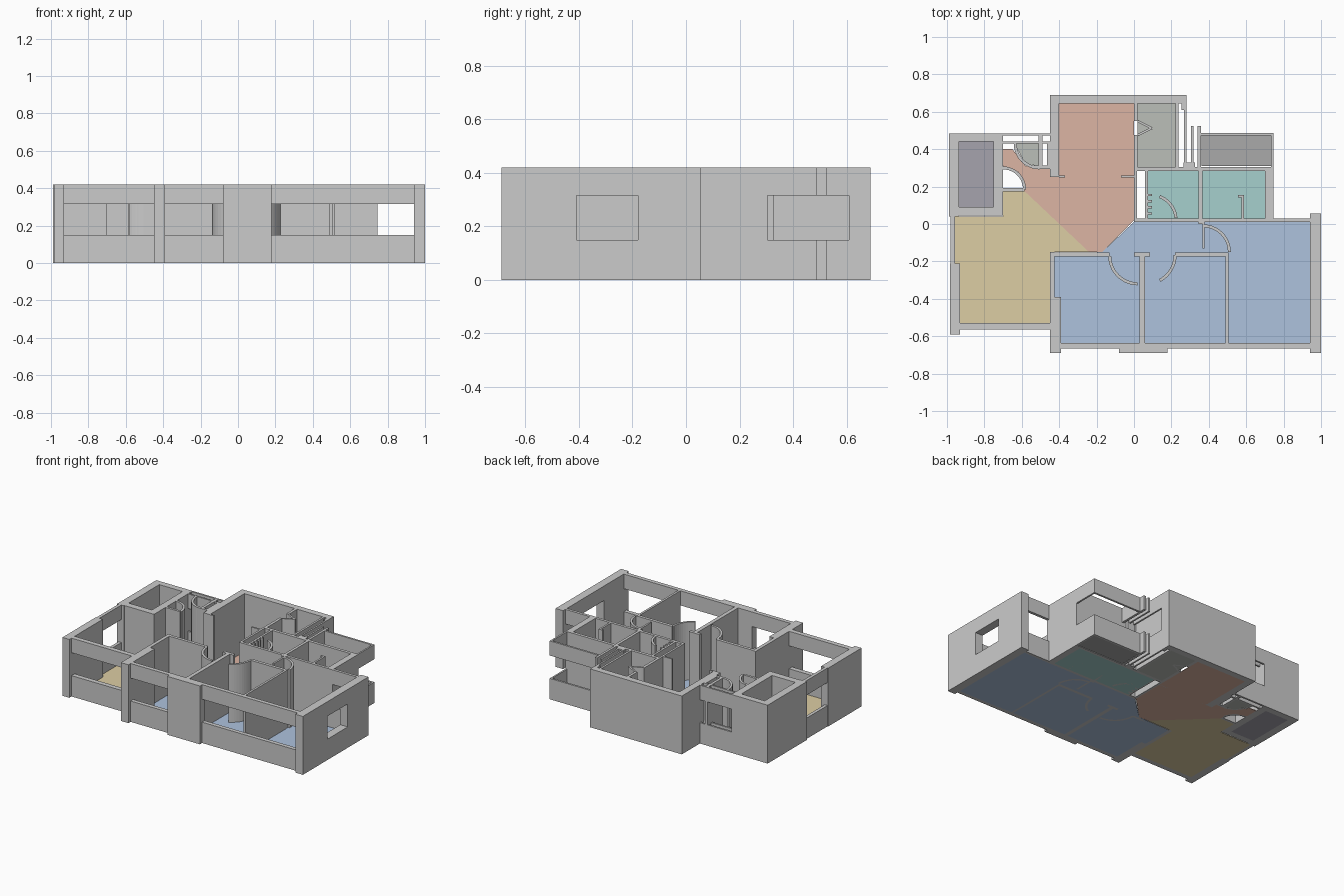
import bpy, bmesh
from math import sin, cos, radians, hypot

if "Cube" in bpy.data.objects:
    bpy.data.objects.remove(bpy.data.objects["Cube"])

H, SILL, HEAD = 0.42, 0.15, 0.315


def prism(name, pts, z0, z1, color=None):
    """Extrude a plan outline from z0 to z1."""
    bm = bmesh.new()
    f = bm.faces.new([bm.verts.new((x, y, z0)) for x, y in pts])
    ext = bmesh.ops.extrude_face_region(bm, geom=[f])
    up = [v for v in ext["geom"] if isinstance(v, bmesh.types.BMVert)]
    bmesh.ops.translate(bm, verts=up, vec=(0, 0, z1 - z0))
    bmesh.ops.recalc_face_normals(bm, faces=bm.faces)
    me = bpy.data.meshes.new(name)
    bm.to_mesh(me)
    bm.free()
    ob = bpy.data.objects.new(name, me)
    bpy.context.collection.objects.link(ob)
    if color:
        mat = bpy.data.materials.new(name + "_color")
        mat.diffuse_color = (*color, 1)
        mat.use_nodes = True
        mat.node_tree.nodes["Principled BSDF"].inputs["Base Color"].default_value = mat.diffuse_color
        me.materials.append(mat)
    return ob


def wall(name, x0, x1, y0, y1, z0=0, z1=H):
    return prism(name, [(x0, y0), (x1, y0), (x1, y1), (x0, y1)], z0, z1)


def window(name, x0, x1, y0, y1):
    wall(name + "_sill", x0, x1, y0, y1, 0, SILL)
    wall(name + "_head", x0, x1, y0, y1, HEAD, H)


def arc(name, cx, cy, r, a0, a1, t=0.016, n=10):
    """Curved full-height screen following a door swing."""
    an = [radians(a0 + (a1 - a0) * i / n) for i in range(n + 1)]
    ring = lambda q, seq: [(cx + q * cos(a), cy + q * sin(a)) for a in seq]
    prism(name, ring(r + t / 2, an) + ring(r - t / 2, an[::-1]), 0, H)


def strip(name, a, b, t=0.012):
    dx, dy = b[0] - a[0], b[1] - a[1]
    k = t / 2 / hypot(dx, dy)
    nx, ny = -dy * k, dx * k
    prism(name, [(a[0] + nx, a[1] + ny), (b[0] + nx, b[1] + ny),
                 (b[0] - nx, b[1] - ny), (a[0] - nx, a[1] - ny)], 0, H)


def rect(x0, x1, y0, y1):
    return [(x0, y0), (x1, y0), (x1, y1), (x0, y1)]


# Coloured floors
FT = 0.003
red, tan, blue = (0.72, 0.46, 0.37), (0.72, 0.61, 0.37), (0.42, 0.54, 0.73)
teal, pale = (0.38, 0.63, 0.61), (0.5, 0.52, 0.48)
prism("living_floor", [(-0.40, 0.645), (0.0, 0.645), (0.0, 0.02), (-0.17, -0.15), (-0.24, -0.15),
                       (-0.59, 0.18), (-0.585, 0.22), (-0.62, 0.28), (-0.70, 0.31), (-0.70, 0.40),
                       (-0.65, 0.40), (-0.58, 0.31), (-0.45, 0.31), (-0.40, 0.25)], 0, FT, red)
prism("dining_floor", [(-0.96, 0.04), (-0.70, 0.04), (-0.70, 0.18), (-0.59, 0.18), (-0.24, -0.15),
                       (-0.45, -0.15), (-0.45, -0.53), (-0.93, -0.53), (-0.93, -0.21), (-0.96, -0.21)],
      0, FT, tan)
prism("bedroom_floor", [(-0.425, -0.16), (-0.425, -0.39), (-0.39, -0.39), (-0.39, -0.64), (0.94, -0.64),
                        (0.94, 0.012), (0.0, 0.012), (-0.17, -0.15)], 0, FT, blue)
prism("bath_floor", rect(0.07, 0.70, 0.03, 0.285), 0, FT, teal)
prism("kitchen_floor", rect(0.02, 0.225, 0.305, 0.645), 0, FT, pale)
prism("small_bath_floor", [(-0.64, 0.43), (-0.505, 0.43), (-0.505, 0.31), (-0.58, 0.32)], 0, FT, pale)
prism("service_floor", rect(0.36, 0.735, 0.31, 0.473), 0, FT, (0.4, 0.4, 0.4))
prism("left_balcony_floor", rect(-0.935, -0.75, 0.09, 0.44), 0, FT, (0.38, 0.37, 0.42))

# Living room shell
wall("living_back_wall", -0.45, 0.28, 0.645, 0.69)
wall("living_left_wall", -0.45, -0.40, 0.25, 0.645)
wall("kitchen_divider_upper", 0.0, 0.02, 0.55, 0.645)
wall("kitchen_divider_lower", 0.0, 0.02, 0.295, 0.475)
wall("living_right_wall", 0.0, 0.015, 0.02, 0.295)
for i, x in enumerate((-0.40, -0.07)):
    wall(f"living_stub_{i}", x, x + (0.03 if i == 0 else 0.07), 0.248, 0.26)

# Left block
wall("left_block_outer", -0.99, -0.935, 0.04, 0.485)
wall("left_block_back", -0.935, -0.70, 0.44, 0.485)
wall("left_block_inner", -0.75, -0.70, 0.045, 0.44)
wall("left_block_front", -0.935, -0.75, 0.045, 0.092)

# Small bathroom beside the left block
window("small_bath_outer_window", -0.70, -0.45, 0.472, 0.485)
window("small_bath_inner_window", -0.70, -0.45, 0.43, 0.442)
wall("small_bath_side", -0.51, -0.49, 0.30, 0.485)
wall("small_bath_front", -0.54, -0.45, 0.295, 0.312)
wall("small_bath_niche", -0.465, -0.45, 0.31, 0.44)
wall("dining_stub", -0.70, -0.585, 0.175, 0.192)

# Dining room shell
window("dining_left_window", -0.98, -0.957, -0.21, 0.04)
wall("dining_left_wall", -0.985, -0.93, -0.59, -0.21)
window("dining_front_window", -0.93, -0.45, -0.565, -0.53)

# Bedroom shell
wall("front_left_pier", -0.45, -0.39, -0.69, -0.39)
wall("bedroom_left_wall", -0.45, -0.425, -0.39, -0.15)
window("bedroom_front_window", -0.39, -0.08, -0.665, -0.635)
wall("front_centre_pier", -0.08, 0.18, -0.69, -0.635)
window("bedroom_wide_window", 0.18, 0.94, -0.665, -0.635)
wall("right_wall_front", 0.94, 1.0, -0.69, -0.41)
window("right_window", 0.94, 1.0, -0.41, -0.18)
wall("right_wall_back", 0.94, 1.0, -0.18, 0.055)
window("bedroom_back_window", 0.745, 0.94, 0.01, 0.03)

# Bedroom partitions
for i, (x0, x1) in enumerate(((-0.45, -0.13), (0.0, 0.085), (0.22, 0.505))):
    wall(f"corridor_wall_{i}", x0, x1, -0.175, -0.153)
wall("bedroom_partition", 0.03, 0.058, -0.64, -0.175)
wall("main_bedroom_partition", 0.49, 0.506, -0.64, -0.175)
wall("corridor_door_leaf", 0.365, 0.378, -0.13, 0.01)

# Bathrooms
wall("bath_front_wall", 0.0, 0.745, 0.01, 0.03)
wall("bath_back_wall", 0.0, 0.745, 0.283, 0.305)
wall("bath_right_wall", 0.70, 0.745, 0.03, 0.285)
wall("bath_divider", 0.345, 0.365, 0.0, 0.285)
wall("bath_left_wall", 0.06, 0.075, 0.03, 0.285)
wall("shower_screen", 0.575, 0.588, 0.03, 0.155)
wall("shower_return", 0.555, 0.575, 0.143, 0.155)
for i in range(4):
    wall(f"bath_fitting_{i}", 0.075, 0.095, 0.05 + 0.033 * i, 0.062 + 0.033 * i)

# Kitchen side and service balcony
wall("kitchen_right_wall", 0.222, 0.237, 0.305, 0.645)
window("kitchen_outer_window", 0.268, 0.28, 0.305, 0.61)
wall("kitchen_corner_post", 0.255, 0.28, 0.61, 0.645)
window("shaft_left_rail", 0.305, 0.317, 0.325, 0.525)
window("service_left_rail", 0.34, 0.357, 0.305, 0.525)
wall("shaft_post", 0.265, 0.325, 0.305, 0.328)
window("service_back_rail", 0.357, 0.745, 0.473, 0.487)
window("service_right_rail", 0.733, 0.745, 0.305, 0.473)
strip("folding_door_a", (0.02, 0.55), (0.095, 0.512))
strip("folding_door_b", (0.02, 0.475), (0.095, 0.512))

# Curved door swings
for name, args in {
    "dining_door": (-0.70, 0.185, 0.115, 0, 90),
    "small_bath_door": (-0.505, 0.43, 0.13, 180, 270),
    "bedroom_door": (0.02, -0.17, 0.15, 180, 270),
    "middle_bedroom_door": (0.065, -0.165, 0.155, -62, 0),
    "main_bedroom_door": (0.37, -0.15, 0.14, 0, 90),
    "bath_door": (0.09, 0.02, 0.135, 5, 70),
}.items():
    arc(name, *args)
